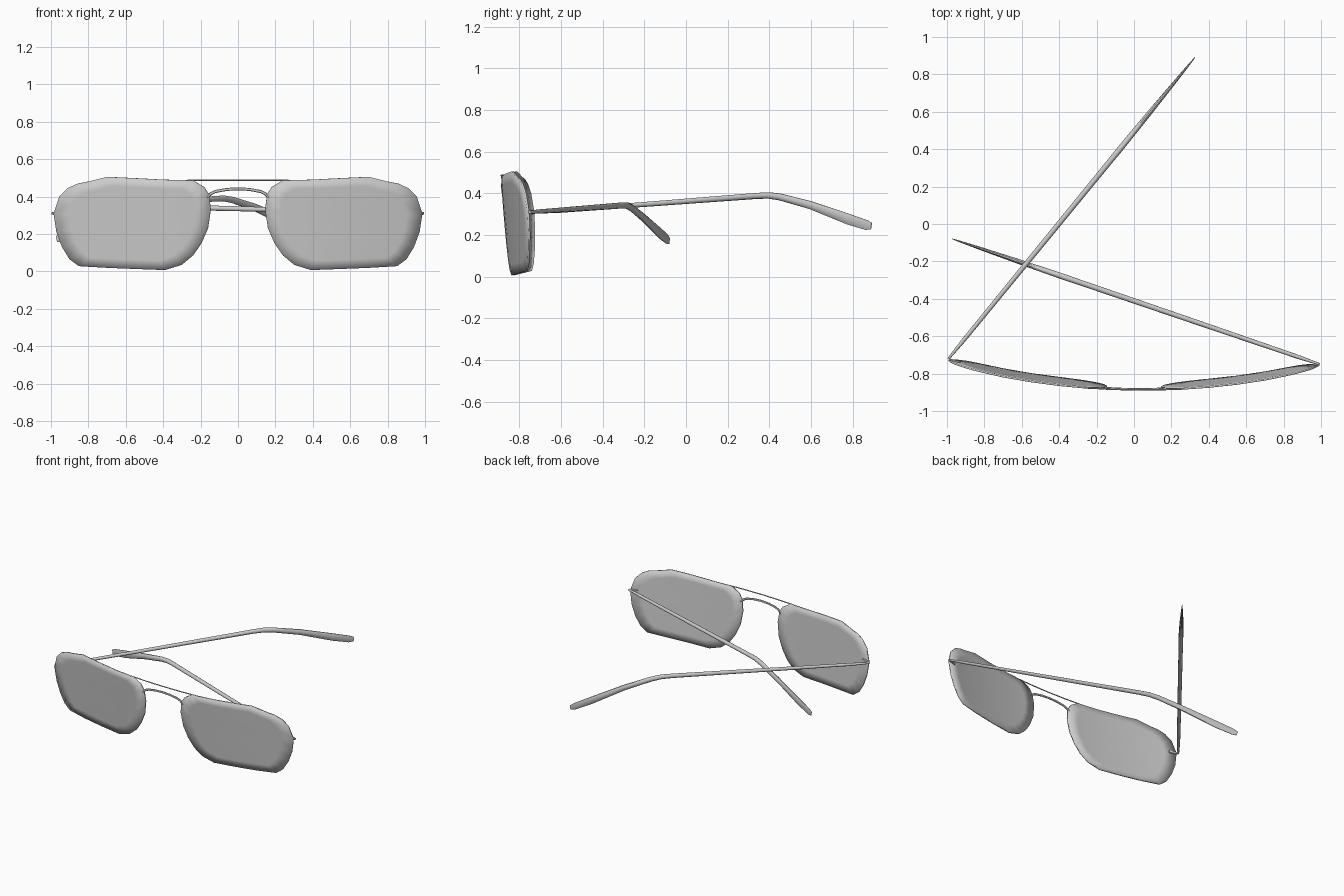
import bpy, bmesh, math
from mathutils import Vector

if "Cube" in bpy.data.objects:
    bpy.data.objects.remove(bpy.data.objects["Cube"])


def finish(name, bm, angle=40):
    bmesh.ops.recalc_face_normals(bm, faces=bm.faces)
    me = bpy.data.meshes.new(name)
    bm.to_mesh(me)
    bm.free()
    ob = bpy.data.objects.new(name, me)
    bpy.context.collection.objects.link(ob)
    bpy.ops.object.select_all(action='DESELECT')
    ob.select_set(True)
    bpy.context.view_layer.objects.active = ob
    bpy.ops.object.shade_smooth_by_angle(angle=math.radians(angle))
    return ob


def front_y(x, z):
    """Wrapped, slightly tilted surface that the lenses lie on."""
    return -0.888 + 0.132 * x * x - 0.012 * x + 0.08 * (0.5 - z)


def sweep(name, pts, sizes, sides=8):
    """Elliptical tube; sizes are (width, height) at each point."""
    bm = bmesh.new()
    pts = [Vector(p) for p in pts]
    rings = []
    for i, p in enumerate(pts):
        t = (pts[min(i + 1, len(pts) - 1)] - pts[max(i - 1, 0)]).normalized()
        side = t.cross(Vector((0, 0, 1))).normalized()
        up = side.cross(t)
        w, h = sizes[i]
        rings.append([bm.verts.new(p + side * math.cos(a) * w / 2 + up * math.sin(a) * h / 2)
                      for a in (2 * math.pi * k / sides for k in range(sides))])
    for a, b in zip(rings, rings[1:]):
        for k in range(sides):
            bm.faces.new((a[k], a[(k + 1) % sides], b[(k + 1) % sides], b[k]))
    bm.faces.new(rings[0])
    bm.faces.new(rings[-1])
    return finish(name, bm)


# Lenses: thin curved sheets filled with concentric rings
OUTLINE = [(.985, .31), (.955, .40), (.91, .445), (.86, .468), (.80, .48), (.70, .505),
           (.55, .498), (.40, .49), (.24, .486), (.18, .45), (.155, .41), (.145, .33),
           (.16, .23), (.195, .15), (.24, .085), (.30, .035), (.39, .007), (.55, .013),
           (.70, .019), (.85, .028), (.90, .065), (.94, .13), (.97, .21)]


def lens(name, s):
    bm = bmesh.new()
    cx, cz = .56, .26

    def vert(x, z):
        return bm.verts.new((s * x, front_y(s * x, z), z))
    rings = [[vert(cx + (x - cx) * f, cz + (z - cz) * f) for x, z in OUTLINE]
             for f in (1, .8, .6, .4, .2)]
    n = len(OUTLINE)
    for a, b in zip(rings, rings[1:]):
        for k in range(n):
            bm.faces.new((a[k], a[(k + 1) % n], b[(k + 1) % n], b[k]))
    c = vert(cx, cz)
    for k in range(n):
        bm.faces.new((rings[-1][k], rings[-1][(k + 1) % n], c))
    ob = finish(name, bm)
    mod = ob.modifiers.new("thickness", 'SOLIDIFY')
    mod.thickness = 0.01
    mod.offset = 0


lens("lens_left", -1)
lens("lens_right", 1)

# Straight brow bar and arched nose bridge
bar = [(x, front_y(x, .488), .487) for x in (-.27, -.14, 0, .14, .27)]
sweep("brow_bar", bar, [(.008, .007)] * 5, 6)
arch = [(-.165, .395), (-.145, .415), (-.12, .427), (-.06, .438), (0, .441),
        (.06, .438), (.12, .427), (.145, .415), (.165, .395)]
sweep("nose_bridge", [(x, front_y(x, z), z) for x, z in arch], [(.012, .016)] * len(arch), 8)

# Temples: one open, one folded in; straight in plan, drooping past the bend
T = (0, .06, .35, .66, .695, .73, .82, .93, .985, 1)
SIZES = [(.012, .014), (.022, .02), (.027, .025), (.03, .03), (.032, .032), (.03, .034),
         (.026, .04), (.016, .054), (.008, .05), (.004, .034)]


def temple(name, start, end, zs):
    sweep(name, [(start[0] + (end[0] - start[0]) * t, start[1] + (end[1] - start[1]) * t, z)
                 for t, z in zip(T, zs)], SIZES, 10)


temple("temple_left", (-.993, -.722), (.325, .89),
       (.31, .315, .35, .388, .39, .382, .343, .277, .248, .243))
temple("temple_right", (.993, -.75), (-.97, -.08),
       (.31, .313, .327, .342, .342, .33, .28, .21, .18, .172))

# Small hinges joining temples to lenses
for name, s in (("hinge_left", -1), ("hinge_right", 1)):
    x0, x1 = s * .93, s * .99
    sweep(name, [(x0, front_y(x0, .31) + .006, .31), (x1, front_y(x1, .31) + .006, .31)],
          [(.016, .022), (.014, .016)], 8)
